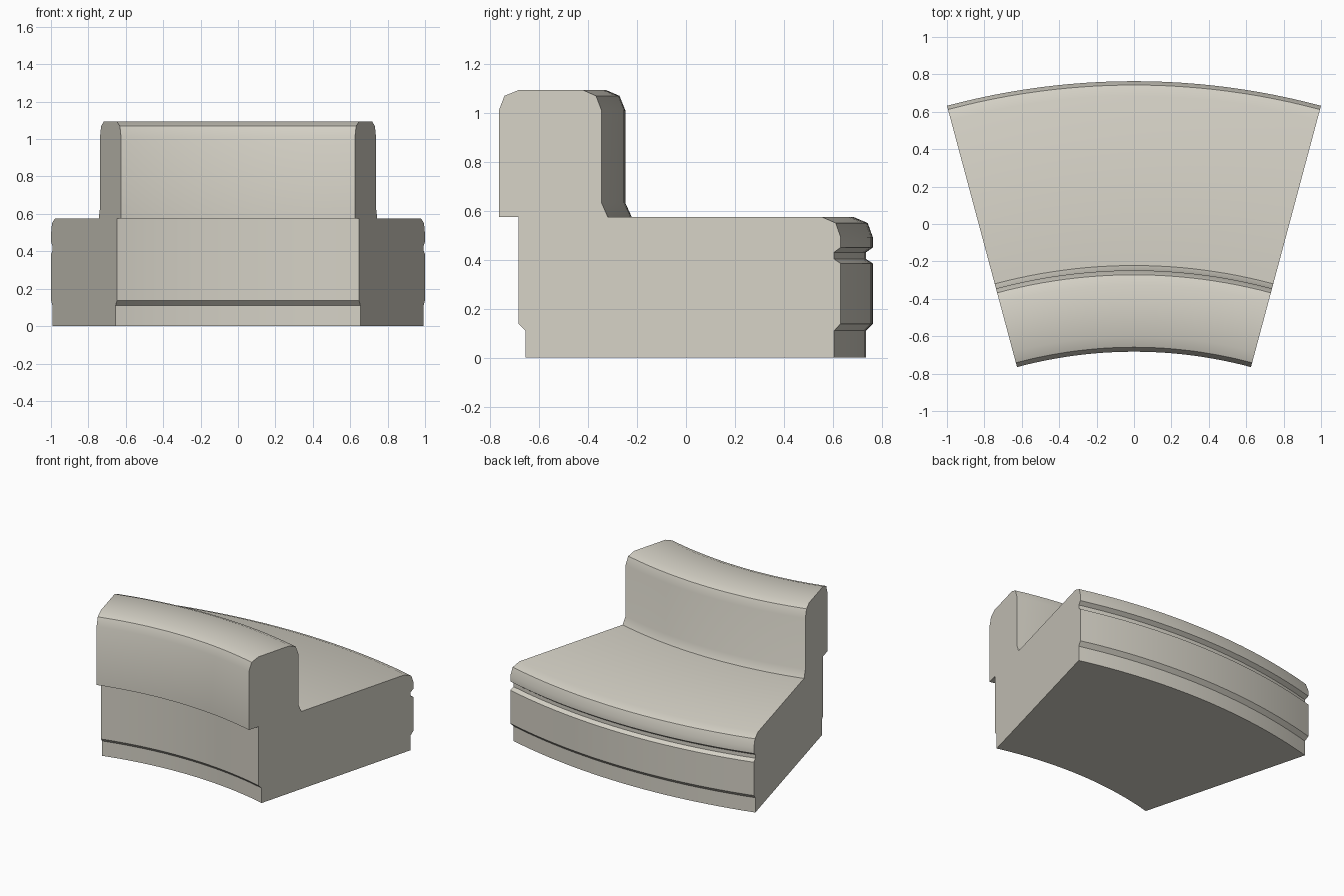
import bpy, bmesh, math
from mathutils import Matrix, Vector

if "Cube" in bpy.data.objects:
    bpy.data.objects.remove(bpy.data.objects["Cube"])

CENTRE_Y = -3.099            # axis of the curved bench
HALF = math.radians(15)      # half of the swept angle
STEPS = 24

# Cross-section as seen on the cut end: (y, z)
profile = [
    (-0.657, 0.0), (0.605, 0.0),                        # floor
    (0.605, 0.11), (0.632, 0.138), (0.632, 0.385),      # plinth and outer panel
    (0.605, 0.403), (0.605, 0.43), (0.632, 0.45),       # groove
    (0.632, 0.492), (0.612, 0.55), (0.555, 0.575),      # rounded seat edge
    (-0.222 - 0.098, 0.575), (-0.345, 0.632),           # seat to backrest
    (-0.345, 1.01), (-0.368, 1.07), (-0.42, 1.093),     # backrest front
    (-0.685, 1.093), (-0.742, 1.07), (-0.765, 1.01),    # backrest top
    (-0.765, 0.575), (-0.685, 0.575),                   # backrest overhang
    (-0.685, 0.138), (-0.657, 0.11),                    # inner panel
]

fabric = bpy.data.materials.new("warm light grey")
fabric.diffuse_color = (0.66, 0.635, 0.56, 1)
fabric.use_nodes = True
fabric.node_tree.nodes["Principled BSDF"].inputs["Base Color"].default_value = fabric.diffuse_color

# Curved bench section: sweep the cross-section around the axis
bm = bmesh.new()
rings = []
for i in range(STEPS + 1):
    a = -HALF + 2 * HALF * i / STEPS
    ring = []
    for y, z in profile:
        r = (y - CENTRE_Y) / math.cos(HALF)
        ring.append(bm.verts.new((r * math.sin(a), CENTRE_Y + r * math.cos(a), z)))
    rings.append(ring)
n = len(profile)
for a, b in zip(rings, rings[1:]):
    for j in range(n):
        k = (j + 1) % n
        bm.faces.new((a[j], a[k], b[k], b[j]))

# Flat cut ends
bm.faces.new(rings[0])
bm.faces.new(rings[-1][::-1])
bmesh.ops.recalc_face_normals(bm, faces=bm.faces)

mesh = bpy.data.meshes.new("curved_bench_section")
bm.to_mesh(mesh)
bm.free()
mesh.materials.append(fabric)
bench = bpy.data.objects.new("curved_bench_section", mesh)
bpy.context.collection.objects.link(bench)

# Smooth along the curve, crisp at the corners
bpy.context.view_layer.objects.active = bench
bench.select_set(True)
bpy.ops.object.shade_smooth_by_angle(angle=math.radians(30))
